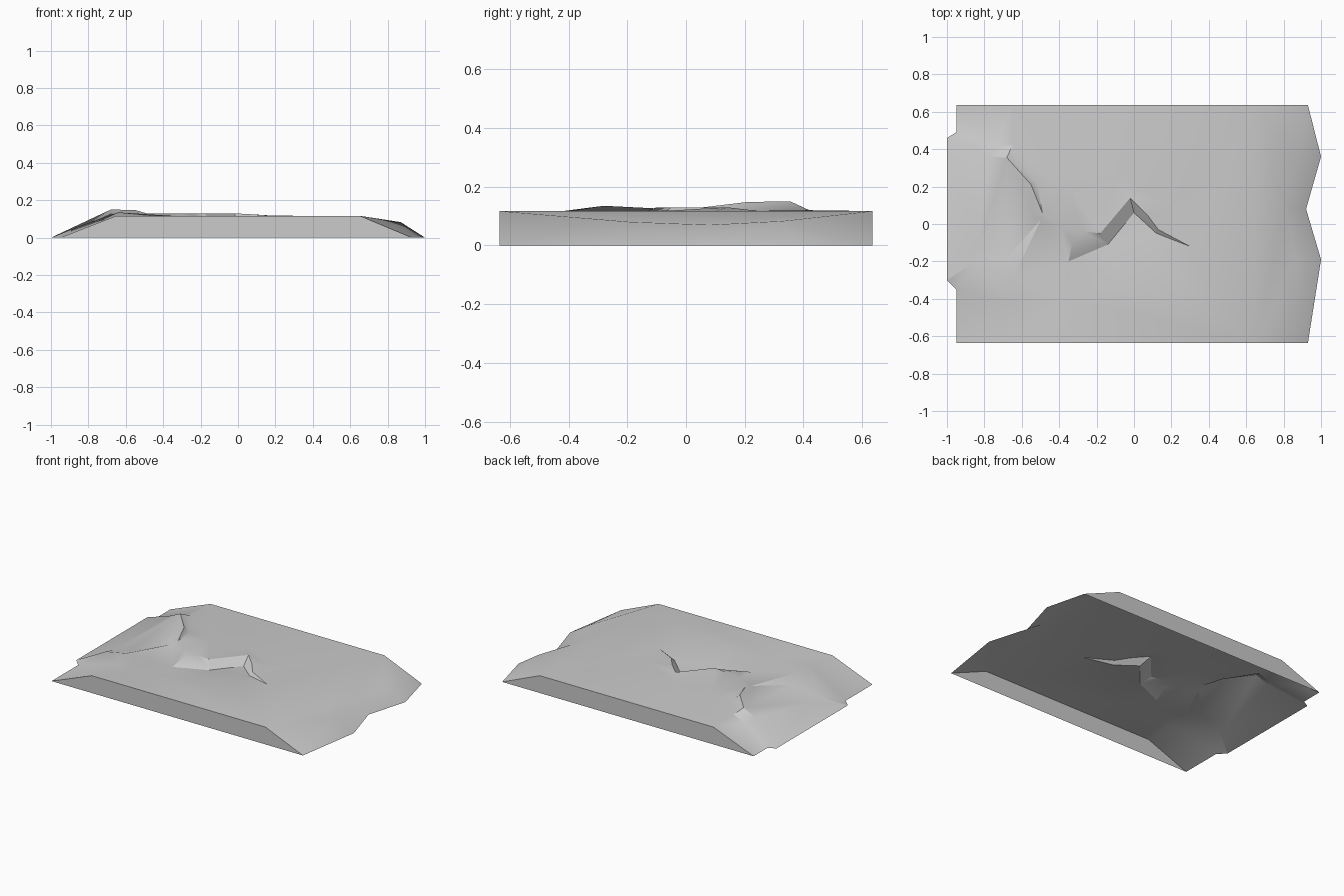
import bpy
import bmesh
import math
from mathutils import Vector
from mathutils.geometry import delaunay_2d_cdt

cube = bpy.data.objects.get("Cube")
if cube:
    bpy.data.objects.remove(cube, do_unlink=True)

TOP = .117     # height of the flat slab surface
SIDE = .635    # half width of the slab
CREST = .65    # where the end slopes begin

points = []
edges = []
lookup = {}


def add_point(x, y, z=TOP):
    """Return the index of a point, reusing one that already exists."""
    key = (round(x, 3), round(y, 3))
    if key not in lookup:
        lookup[key] = len(points)
        points.append(Vector((x, y, z)))
    return lookup[key]


def add_line(coordinates, closed=False):
    """Add a chain of points joined by crease edges."""
    chain = [add_point(*c) for c in coordinates]
    edges.extend(zip(chain, chain[1:]))
    if closed:
        edges.append((chain[-1], chain[0]))
    return chain


# Ground outline: straight long sides, broken short ends
front_side = [(-.95, -SIDE, 0), (-CREST, -SIDE), (CREST, -SIDE), (.93, -SIDE, 0)]
back_side = [(-x, SIDE, *z) for x, y, *z in front_side]
back_side[0] = (.93, SIDE, 0)
back_side[-1] = (-.95, SIDE, 0)
right_break = [(1, -.19, 0), (.92, .08, 0), (1, .36, 0)]
left_break = [(-.95, .49, 0), (-1, .46, 0), (-1, -.3, 0), (-.95, -.35, 0)]
outline = add_line(front_side + right_break + back_side + left_break, closed=True)

# Crest and rounded shoulder of the unbroken end slope
add_line([(CREST, -SIDE), (CREST, SIDE)])
add_line([(CREST, -SIDE), (.87, -.19, .08), (.81, .08, .07), (.87, .33, .083), (CREST, SIDE)])

# Rim of the back plate: along the upper crack arm
add_line([(-.95, .49), (-.74, .42, .085), (-.65, .42, .12), (-.52, .22, .117), (-.49, .06, .13)])
# Rim of the back plate: raised lip of the long crack
add_line([(-.49, .06), (-.39, -.02, .13), (-.33, -.1, .13), (-.27, -.04, .13),
          (-.18, -.05, .13), (-.02, .14, .13), (.07, .05, .125), (.13, -.03, .12), (.3, -.12)])

# Rim of the front plate: high at the lower arm, sunken along the long crack
add_line([(-.95, -.35), (-.85, -.2, .06), (-.64, -.28, .135), (-.5, .02, .12)])
add_line([(-.5, .02), (-.35, -.2, .09), (-.14, -.11, .09), (0, .06, .09), (.12, -.05, .1), (.3, -.12)])

# Rim of the tilted loose plate between the two arms
add_line([(-1, .46), (-.77, .36, .108), (-.68, .355, .15), (-.55, .21, .148),
          (-.54, .05, .128), (-.68, -.18, .1), (-.84, -.12, .045), (-1, -.3)])

# Crests of the three plates at the broken end
add_line([(-.68, .355), (-.68, -.18)])
add_line([(-CREST, SIDE), (-.65, .42)])
add_line([(-CREST, -SIDE), (-.64, -.42), (-.64, -.28)])

# Flat ground around the crack where the surface levels out
for x, y in [(-.36, -.4), (-.1, -.32), (.12, -.2), (-.35, .2), (-.1, .25), (.2, .1)]:
    add_point(x, y)

# Triangulate the plan and lift it to its heights
plan = [p.to_2d() for p in points]
verts, _, faces, origin, _, _ = delaunay_2d_cdt(plan, edges, [outline], 1, 1e-5)

bm = bmesh.new()
made = []
by_point = {}
for flat, sources in zip(verts, origin):
    height = points[sources[0]].z if sources else TOP
    vert = bm.verts.new((flat.x, flat.y, height))
    made.append(vert)
    for s in sources:
        by_point[s] = vert
for face in faces:
    bm.faces.new([made[i] for i in face])

# Upright walls on the long sides; the underside stays open
for side in (front_side, back_side):
    a, b, c, d = [by_point[add_point(*p)] for p in side]
    bm.faces.new((a, d, c, b))

mesh = bpy.data.meshes.new("cracked_slab")
bm.to_mesh(mesh)
bm.free()
slab = bpy.data.objects.new("cracked_slab", mesh)
bpy.context.collection.objects.link(slab)

# Plain grey stone
stone = bpy.data.materials.new("grey_stone")
stone.use_nodes = True
grey = (.6, .6, .6, 1)
stone.diffuse_color = grey
stone.node_tree.nodes["Principled BSDF"].inputs["Base Color"].default_value = grey
mesh.materials.append(stone)

bpy.context.view_layer.objects.active = slab
slab.select_set(True)
bpy.ops.object.shade_smooth_by_angle(angle=math.radians(30))
